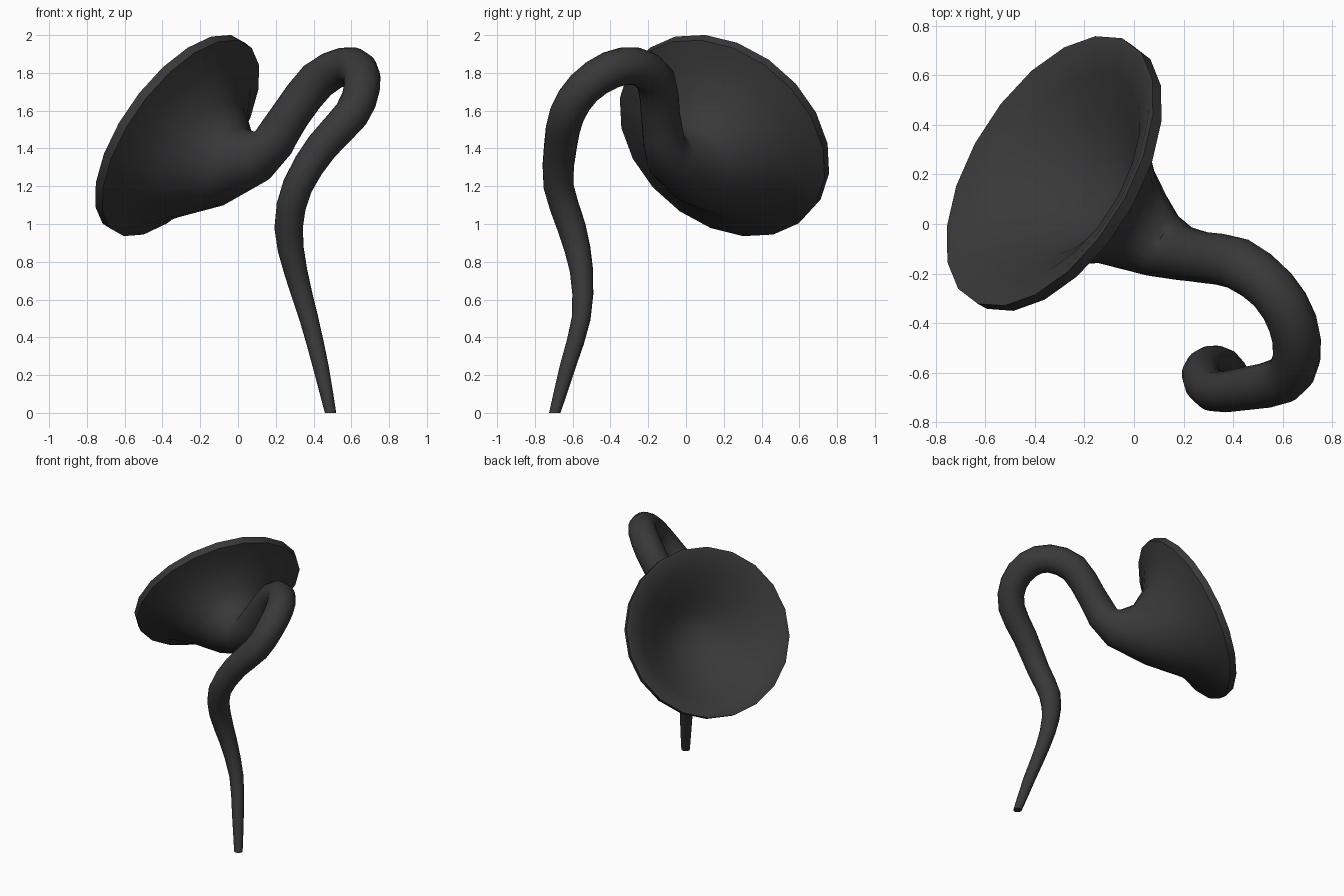
import bpy, bmesh, math
from mathutils import Vector

if "Cube" in bpy.data.objects:
    bpy.data.objects.remove(bpy.data.objects["Cube"])

SIDES = 20
AXIS = Vector((-0.73, 0.45, 0.52)).normalized()   # direction the bell faces

# tube path from tail tip to elbow: x, y, z, radius
TUBE = [
    (0.49, -0.695, 0.0, 0.03), (0.437, -0.625, 0.25, 0.042),
    (0.375, -0.555, 0.5, 0.05), (0.305, -0.553, 0.75, 0.062),
    (0.268, -0.605, 0.98, 0.076), (0.315, -0.675, 1.2, 0.08),
    (0.445, -0.665, 1.41, 0.087), (0.60, -0.63, 1.58, 0.094),
    (0.656, -0.54, 1.72, 0.096), (0.64, -0.40, 1.815, 0.10),
    (0.56, -0.265, 1.835, 0.10), (0.42, -0.16, 1.76, 0.105),
    (0.28, -0.135, 1.58, 0.103), (0.185, -0.115, 1.43, 0.112),
]
# bell rings from elbow to rim: x, y, z, radius
BELL = [
    (-0.04, 0.035, 1.302, 0.22), (-0.195, 0.15, 1.338, 0.36),
    (-0.27, 0.18, 1.41, 0.495),
]
# hollow of the bell, from rim to floor
HOLLOW = [
    (-0.295, 0.195, 1.43, 0.465), (-0.215, 0.16, 1.36, 0.32),
    (-0.14, 0.105, 1.335, 0.19), (-0.10, 0.08, 1.325, 0.08),
]
RIM = Vector((-0.325, 0.205, 1.47))


def smooth_path(pts):
    """Double the ring count with Catmull-Rom midpoints."""
    v = [Vector(p) for p in pts]
    out = []
    for i in range(len(v) - 1):
        a, d = v[max(i - 1, 0)], v[min(i + 2, len(v) - 1)]
        out += [v[i], (v[i] + v[i + 1]) * 0.5625 - (a + d) * 0.0625]
    return out + [v[-1]]


rings = []   # (centre, normal, radius)

# Curved tube
path = smooth_path(TUBE)
for i, p in enumerate(path):
    t = path[min(i + 1, len(path) - 1)].xyz - path[max(i - 1, 0)].xyz
    rings.append((p.xyz, Vector((0, 0, 1)) if i == 0 else t.normalized(), p.w))

# Elbow ring and flaring outer bell
rings.append((Vector((0.11, -0.085, 1.36)), Vector((-0.85, 0.45, -0.3)).normalized(), 0.137))
for k, (x, y, z, r) in enumerate(BELL):
    n = AXIS if k else (AXIS + Vector((-0.8, 0.45, 0.1))).normalized()
    rings.append((Vector((x, y, z)), n, r))

# Rim band
rings.append((RIM - AXIS * 0.03, AXIS, 0.61))
rings.append((RIM + AXIS * 0.02, AXIS, 0.612))
rings.append((RIM + AXIS * 0.02, AXIS, 0.585))

# Hollow inside of the bell
for x, y, z, r in HOLLOW:
    rings.append((Vector((x, y, z)), AXIS, r))

# Loft all rings into one closed surface
bm = bmesh.new()
ref = Vector((1, 0, 0))
loops = []
for c, n, r in rings:
    ref = (ref - n * ref.dot(n)).normalized()
    side = n.cross(ref)
    loops.append([bm.verts.new(c + r * (math.cos(a) * ref + math.sin(a) * side))
                  for a in (2 * math.pi * j / SIDES for j in range(SIDES))])
for a, b in zip(loops, loops[1:]):
    for j in range(SIDES):
        k = (j + 1) % SIDES
        bm.faces.new((a[j], a[k], b[k], b[j]))
bm.faces.new(loops[0][::-1])
bm.faces.new(loops[-1])
bmesh.ops.recalc_face_normals(bm, faces=bm.faces)
mesh = bpy.data.meshes.new("curled_horn")
bm.to_mesh(mesh)
bm.free()
horn = bpy.data.objects.new("curled_horn", mesh)
bpy.context.collection.objects.link(horn)

# Dark grey finish
mat = bpy.data.materials.new("dark_grey")
mat.diffuse_color = (0.04, 0.04, 0.04, 1)
mat.use_nodes = True
mat.node_tree.nodes["Principled BSDF"].inputs["Base Color"].default_value = mat.diffuse_color
mesh.materials.append(mat)

bpy.context.view_layer.objects.active = horn
horn.select_set(True)
bpy.ops.object.shade_smooth_by_angle(angle=math.radians(50))
